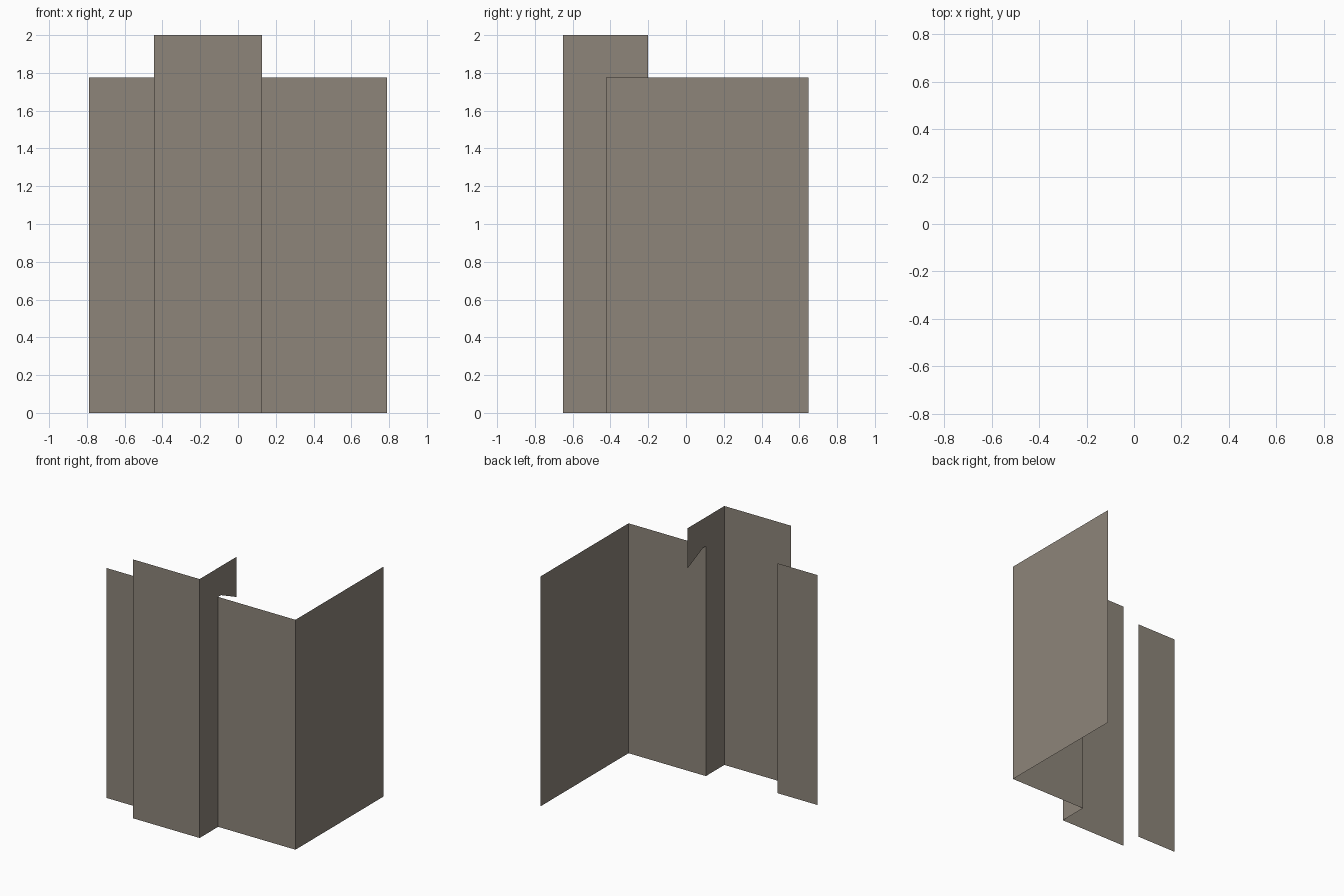
import bpy
from mathutils import Vector

if "Cube" in bpy.data.objects:
    bpy.data.objects.remove(bpy.data.objects["Cube"])

# One flat colour for all walls
mat = bpy.data.materials.new("warm_grey_wall")
mat.diffuse_color = (0.27, 0.235, 0.195, 1)
mat.use_nodes = True
mat.node_tree.nodes["Principled BSDF"].inputs["Base Color"].default_value = mat.diffuse_color

LOW, HIGH = 1.776, 2.0      # wall heights
FRONT, MAIN, SIDE_PANEL = -0.65, -0.424, -0.48   # y of the facades
HALF = 0.788


def sheet(name, points, outward):
    """Single flat face whose normal points outward."""
    pts = [Vector(p) for p in points]
    normal = (pts[1] - pts[0]).cross(pts[2] - pts[1])
    if normal.dot(Vector(outward)) < 0:
        pts.reverse()
    mesh = bpy.data.meshes.new(name)
    mesh.from_pydata(pts, [], [range(len(pts))])
    mesh.materials.append(mat)
    obj = bpy.data.objects.new(name, mesh)
    bpy.context.collection.objects.link(obj)
    return obj


def facade(name, x0, x1, y, h):
    return sheet(name, [(x0, y, 0), (x1, y, 0), (x1, y, h), (x0, y, h)], (0, -1, 0))


def side(name, x, profile):
    return sheet(name, [(x, y, z) for y, z in profile], (1, 0, 0))


# Front-facing walls
facade("left_front_wall", -HALF, -0.446, SIDE_PANEL, LOW)
facade("bay_front_wall", -0.444, 0.127, FRONT, HIGH)
facade("right_front_wall", 0.127, HALF, MAIN, LOW)

# Side of the projecting bay, with its upper return over the lower roof line
side("bay_side_wall", 0.127, [(FRONT, 0), (MAIN, 0), (MAIN, LOW), (-0.388, LOW),
                              (-0.20, 1.69), (-0.20, HIGH), (FRONT, HIGH)])

# Long right side wall
side("right_side_wall", HALF, [(MAIN, 0), (0.648, 0), (0.648, LOW), (MAIN, LOW)])
